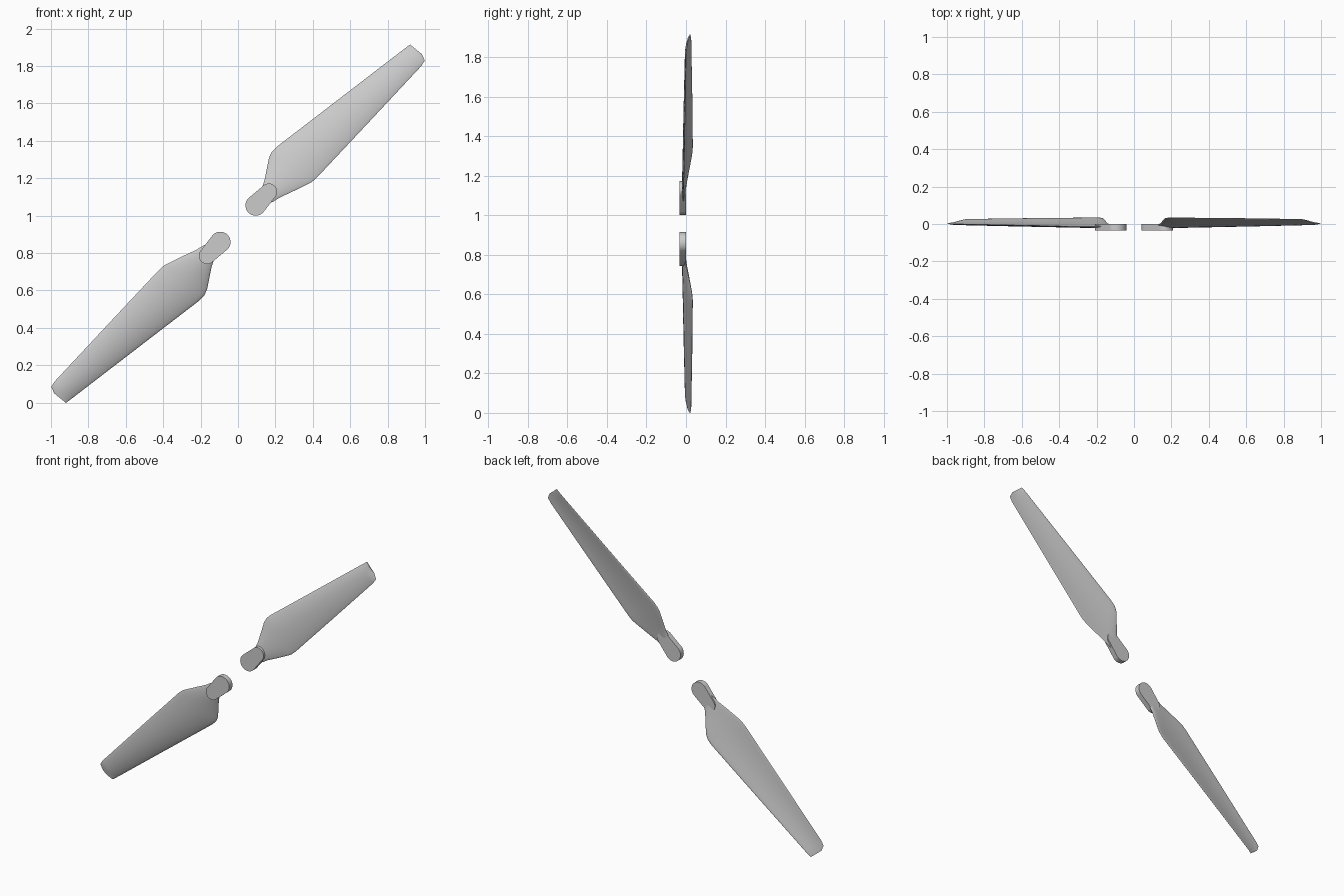
import bpy, bmesh, math
from mathutils import Vector

if "Cube" in bpy.data.objects:
    bpy.data.objects.remove(bpy.data.objects["Cube"])

CZ = 0.957  # height of the rotation axis (parallel to y)

# blade stations: leading (x, y, z), trailing (x, y, z), thickness, camber
STATIONS = [
    (0.105, -0.010, 1.115, 0.150, -0.012, 1.060, 0.014, 0.000),
    (0.130, -0.006, 1.155, 0.188, -0.013, 1.075, 0.018, 0.002),
    (0.142, 0.004, 1.190, 0.225, -0.014, 1.098, 0.020, 0.005),
    (0.154, 0.018, 1.250, 0.290, -0.014, 1.128, 0.021, 0.009),
    (0.166, 0.030, 1.310, 0.360, -0.013, 1.162, 0.021, 0.013),
    (0.182, 0.033, 1.343, 0.395, -0.012, 1.180, 0.021, 0.014),
    (0.212, 0.033, 1.372, 0.425, -0.011, 1.207, 0.021, 0.014),
    (0.500, 0.031, 1.593, 0.670, -0.006, 1.468, 0.018, 0.013),
    (0.880, 0.026, 1.885, 0.980, 0.000, 1.800, 0.012, 0.010),
    (0.900, 0.025, 1.900, 0.998, 0.002, 1.829, 0.010, 0.008),
    (0.920, 0.021, 1.915, 0.984, 0.006, 1.863, 0.006, 0.004),
]
N = 16  # chord divisions


def section(st):
    lead, trail = Vector(st[0:3]), Vector(st[3:6])
    front, back = [], []
    for i in range(N + 1):
        s = (1 - math.cos(math.pi * i / N)) / 2
        p = lead.lerp(trail, s)
        p.y -= st[7] * 4 * s * (1 - s)
        h = st[6] / 2 * math.sin(math.pi * s ** 0.8) ** 0.6 if 0 < i < N else 0
        front.append(p - Vector((0, h, 0)))
        back.append(p + Vector((0, h, 0)))
    return front + back[-2:0:-1]


def finish(bm, name, flip):
    if flip:  # half turn about the axis
        for v in bm.verts:
            v.co.x, v.co.z = -v.co.x, 2 * CZ - v.co.z
    bmesh.ops.recalc_face_normals(bm, faces=bm.faces)
    me = bpy.data.meshes.new(name)
    bm.to_mesh(me)
    bm.free()
    ob = bpy.data.objects.new(name, me)
    bpy.context.collection.objects.link(ob)
    bpy.ops.object.select_all(action='DESELECT')
    ob.select_set(True)
    bpy.context.view_layer.objects.active = ob
    bpy.ops.object.shade_smooth_by_angle(angle=math.radians(40))


def blade(name, flip):
    bm = bmesh.new()
    rings = [[bm.verts.new(p) for p in section(s)] for s in STATIONS]
    for a, b in zip(rings, rings[1:]):
        for i in range(len(a)):
            j = (i + 1) % len(a)
            bm.faces.new((a[i], a[j], b[j], b[i]))
    bm.faces.new(rings[0])
    bm.faces.new(rings[-1])
    finish(bm, name, flip)


def root_clip(name, flip):
    # tapered capsule plate
    bm = bmesh.new()
    pts = []
    a0 = math.radians(45)
    for cx, cz, r, off in ((0.165, 1.128, 0.044, 0), (0.095, 1.055, 0.055, math.pi)):
        for i in range(25):
            a = a0 + off - math.pi / 2 + math.pi * i / 24
            pts.append((cx + r * math.cos(a), cz + r * math.sin(a)))
    face = bm.faces.new([bm.verts.new((x, -0.034, z)) for x, z in pts])
    ext = bmesh.ops.extrude_face_region(bm, geom=[face])
    for v in ext['geom']:
        if isinstance(v, bmesh.types.BMVert):
            v.co.y = 0.0
    finish(bm, name, flip)


for side, flip in (("upper", False), ("lower", True)):
    blade(side + "_blade", flip)
    root_clip(side + "_blade_root", flip)
